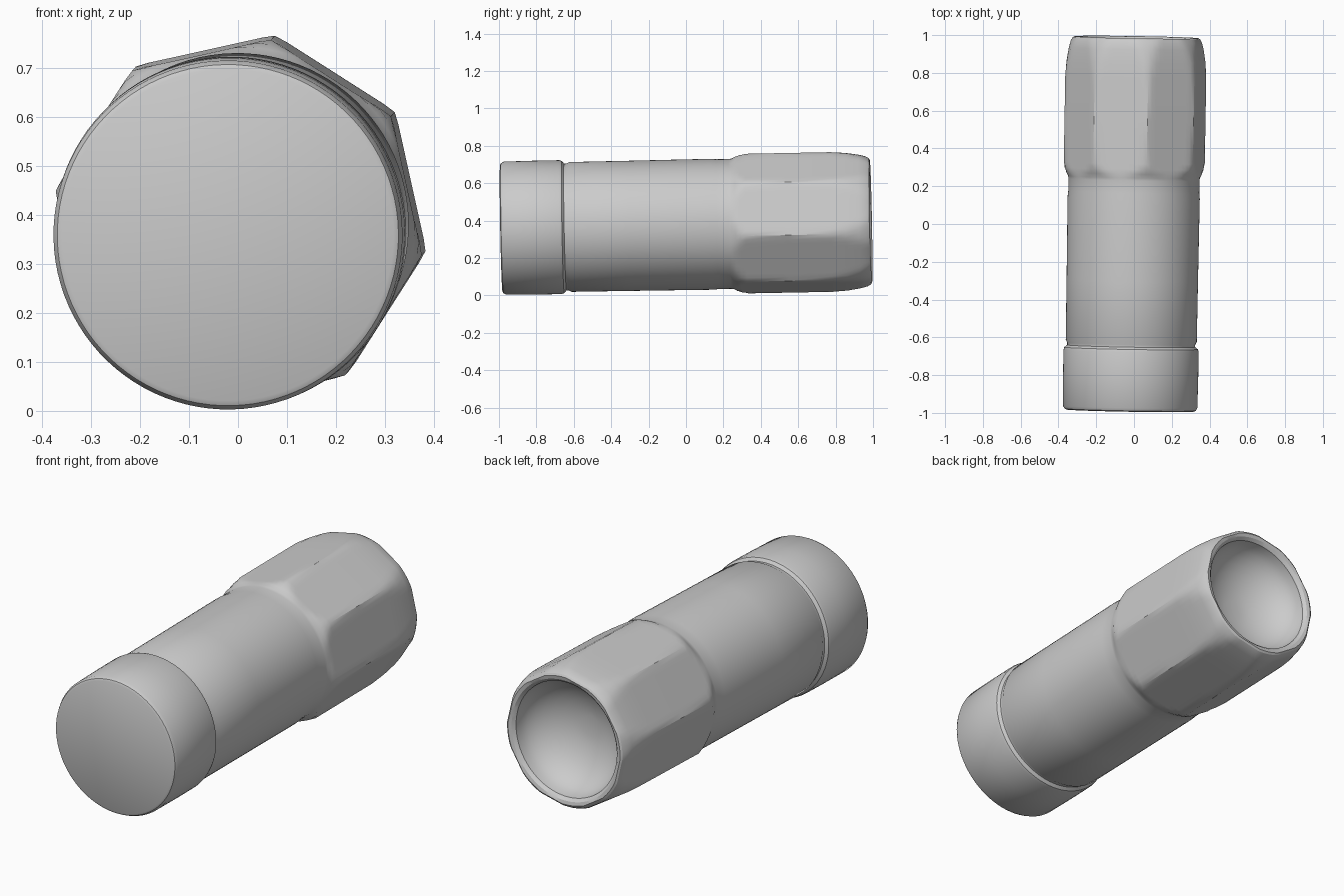
import bpy, bmesh, math
from mathutils import Matrix, Vector

if "Cube" in bpy.data.objects:
    bpy.data.objects.remove(bpy.data.objects["Cube"])

SEG = 96                       # multiple of 8 so octagon corners land on vertices
CORNER = math.radians(80)      # direction of one octagon corner
APOTHEM = 0.352


def octagon(angle):
    """Distance from the axis to the octagon outline."""
    a = (angle - CORNER) % (math.pi / 4) - math.pi / 8
    return APOTHEM / math.cos(a)


def loft(name, rings, matrix):
    """Close a stack of rings (y, round radius, octagon scale or None)."""
    bm = bmesh.new()
    loops = []
    for y, radius, scale in rings:
        loop = []
        for i in range(SEG):
            a = CORNER + 2 * math.pi * i / SEG
            r = radius if scale is None else min(radius, octagon(a) * scale)
            loop.append(bm.verts.new((r * math.cos(a), y, r * math.sin(a))))
        loops.append(loop)
    for lo, hi in zip(loops, loops[1:]):
        for i in range(SEG):
            j = (i + 1) % SEG
            bm.faces.new((lo[i], lo[j], hi[j], hi[i]))
    bm.faces.new(loops[0])
    bm.faces.new(loops[-1])
    bmesh.ops.recalc_face_normals(bm, faces=bm.faces)
    mesh = bpy.data.meshes.new(name)
    bm.to_mesh(mesh)
    bm.free()
    mesh.transform(matrix)
    obj = bpy.data.objects.new(name, mesh)
    bpy.context.collection.objects.link(obj)
    bpy.context.view_layer.objects.active = obj
    obj.select_set(True)
    bpy.ops.object.shade_smooth_by_angle(angle=math.radians(28))
    obj.select_set(False)
    return obj


# Round front collar with rolled edge, then the groove
rings = [(-0.988, 0.338, None), (-0.983, 0.348, None), (-0.968, 0.356, None),
         (-0.80, 0.358, None), (-0.672, 0.358, None), (-0.658, 0.354, None),
         (-0.646, 0.339, None), (-0.634, 0.339, None), (-0.618, 0.347, None)]
# Plain round barrel
rings += [(-0.3, 0.348, None), (0.14, 0.350, None), (0.17, 0.347, None),
          (0.235, 0.347, None), (0.25, 0.349, None)]
# Eight-sided head, chamfered into the barrel and tapered at the back
rings += [(0.27, 0.360, 1.0), (0.295, 0.370, 1.0), (0.325, 0.379, 1.0),
          (0.55, 0.379, 1.0), (0.78, 0.379, 1.0), (0.86, 0.371, 0.995),
          (0.93, 0.358, 0.98), (0.965, 0.348, 0.965), (0.983, 0.338, 0.94),
          (0.989, 0.328, 0.915), (0.985, 0.310, 0.88)]
# Dished recess in the back end
DEPTH, RIM = 0.20, 0.295
for k in range(9):
    t = math.radians(10 * k)
    rings.append((0.97 - DEPTH * math.sin(t), RIM * math.cos(t), None))

# The whole piece leans slightly along its length
axis = Vector((0.017, 1.0, 0.019)).normalized()
tilt = Vector((0, 1, 0)).rotation_difference(axis).to_matrix().to_4x4()
place = Matrix.Translation((-0.004, 0, 0.378)) @ tilt
loft("socket_sleeve", rings, place)
